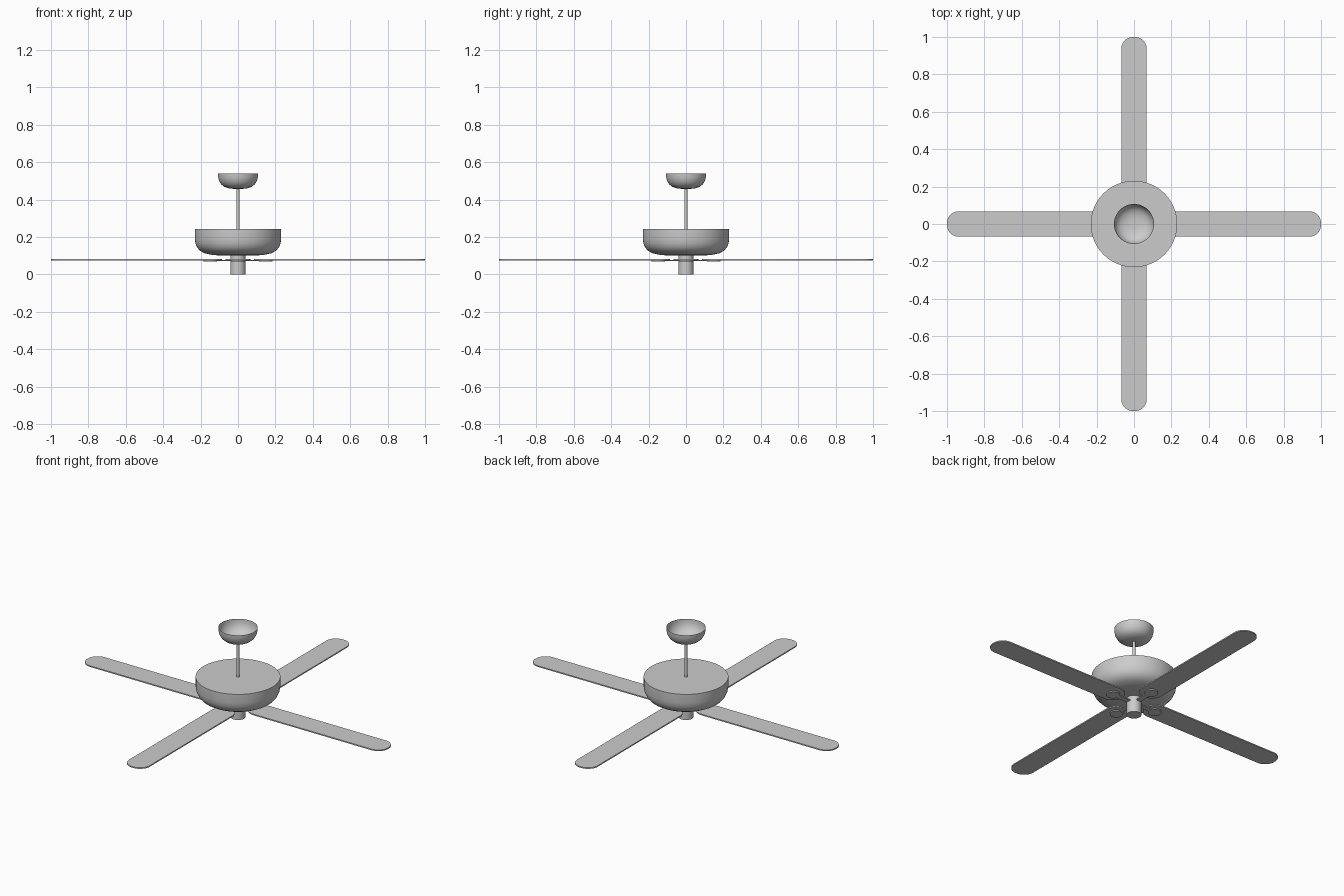
import bpy, bmesh, math
from mathutils import Matrix

if "Cube" in bpy.data.objects:
    bpy.data.objects.remove(bpy.data.objects["Cube"])


def finish(name, bm, angle=35):
    bmesh.ops.recalc_face_normals(bm, faces=bm.faces)
    me = bpy.data.meshes.new(name)
    bm.to_mesh(me)
    bm.free()
    ob = bpy.data.objects.new(name, me)
    bpy.context.collection.objects.link(ob)
    bpy.ops.object.select_all(action='DESELECT')
    bpy.context.view_layer.objects.active = ob
    ob.select_set(True)
    bpy.ops.object.shade_smooth_by_angle(angle=math.radians(angle))
    return ob


def lathe(name, profile, steps=64):
    """Spin an (r, z) profile round the z axis."""
    bm = bmesh.new()
    vs = [bm.verts.new((r, 0, z)) for r, z in profile]
    es = [bm.edges.new(p) for p in zip(vs, vs[1:])]
    bmesh.ops.spin(bm, geom=vs + es, cent=(0, 0, 0), axis=(0, 0, 1),
                   angle=2 * math.pi, steps=steps, use_duplicate=False)
    bmesh.ops.remove_doubles(bm, verts=bm.verts, dist=1e-5)
    return finish(name, bm)


def plate(name, outline, z0, z1, turn):
    """Flat outline with thickness, turned round the fan axis."""
    bm = bmesh.new()
    f = bm.faces.new([bm.verts.new((x, y, z0)) for x, y in outline])
    ext = bmesh.ops.extrude_face_region(bm, geom=[f])
    top = [v for v in ext['geom'] if isinstance(v, bmesh.types.BMVert)]
    bmesh.ops.translate(bm, verts=top, vec=(0, 0, z1 - z0))
    bmesh.ops.transform(bm, matrix=Matrix.Rotation(turn, 4, 'Z'), verts=bm.verts)
    return finish(name, bm)


def rounded_strip(x0, x1, w, r, n=10):
    """Strip along x with half width w and corner radius r."""
    pts = []
    for cx, cy, a in ((x1 - r, w - r, 0), (x0 + r, w - r, 90),
                      (x0 + r, r - w, 180), (x1 - r, r - w, 270)):
        for i in range(n + 1):
            t = math.radians(a + 90 * i / n)
            pts.append((cx + r * math.cos(t), cy + r * math.sin(t)))
    return pts


# ceiling canopy: open bowl
lathe("ceiling_canopy", [(0.107, 0.54), (0.106, 0.52), (0.101, 0.501), (0.091, 0.483),
                         (0.074, 0.469), (0.05, 0.461), (0.025, 0.458), (0, 0.458)])
# hanging rod
lathe("down_rod", [(0, 0.465), (0.008, 0.465), (0.008, 0.24), (0, 0.24)], 24)
# motor housing
lathe("motor_housing", [(0, 0.243), (0.231, 0.243), (0.231, 0.19), (0.227, 0.165),
                        (0.218, 0.144), (0.203, 0.127), (0.18, 0.114), (0.14, 0.105),
                        (0.09, 0.101), (0, 0.1)])
# lower hub
lathe("lower_hub", [(0, 0.102), (0.04, 0.102), (0.04, 0), (0, 0)], 48)

# four blades, each with a bracket arm and pad
disc = [(0.148 + 0.037 * math.cos(math.tau * i / 32), 0.037 * math.sin(math.tau * i / 32))
        for i in range(32)]
arm = [(0.03, -0.014), (0.125, -0.014), (0.125, 0.014), (0.03, 0.014)]
for k in range(4):
    a = k * math.pi / 2
    plate(f"blade_{k + 1}", rounded_strip(0.085, 1.0, 0.068, 0.064), 0.076, 0.083, a)
    plate(f"bracket_pad_{k + 1}", disc, 0.07, 0.077, a)
    plate(f"bracket_arm_{k + 1}", arm, 0.071, 0.077, a)
